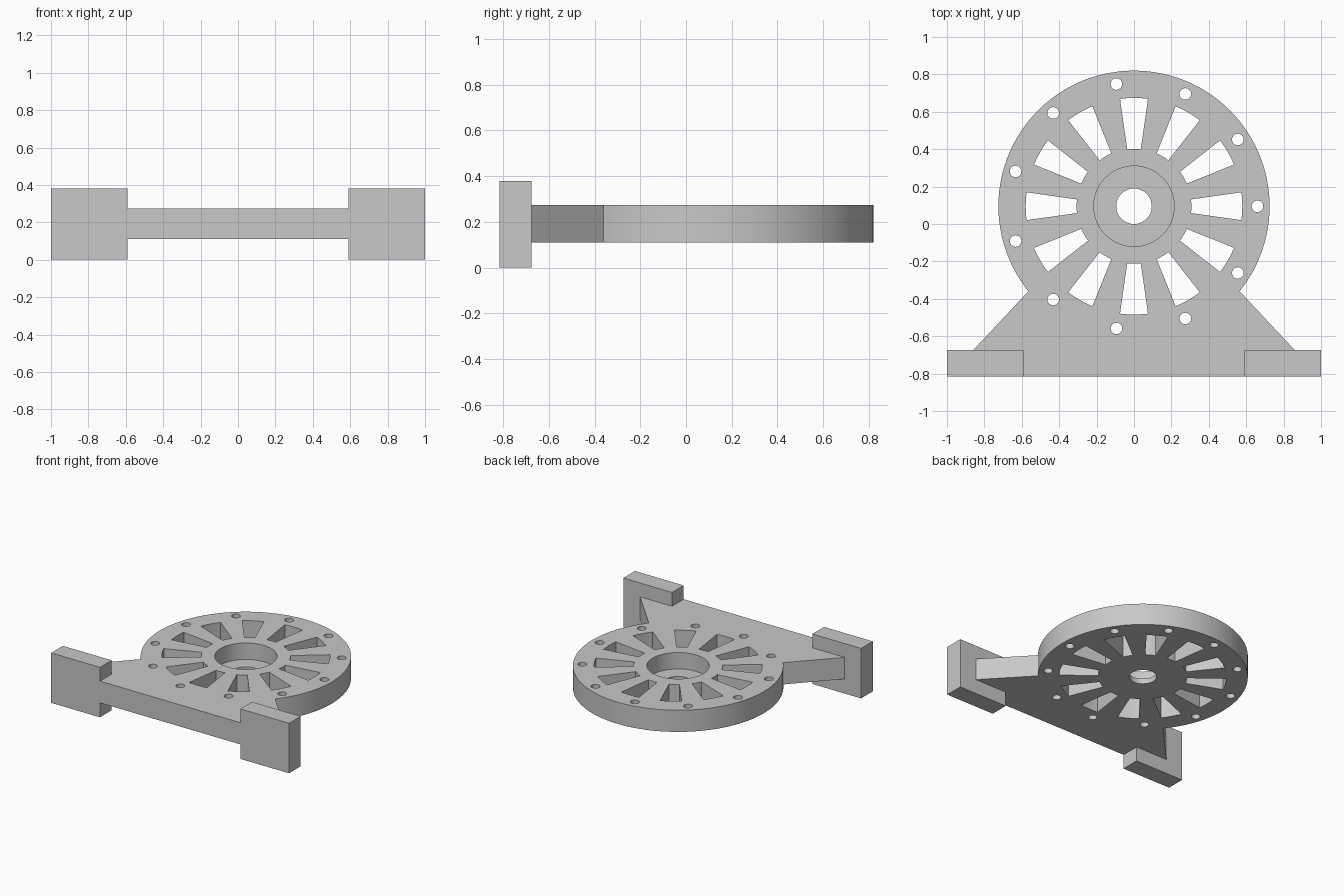
import bpy, bmesh
from math import sin, cos, radians, atan2

cube = bpy.data.objects.get("Cube")
if cube:
    bpy.data.objects.remove(cube, do_unlink=True)

CY = 0.095               # wheel centre in y
R = 0.725                # wheel radius
Z0, Z1 = 0.11, 0.275     # plate bottom and top
FRONT, BACK = -0.815, -0.675   # foot depth range
INNER = 0.59             # inner side of the feet

grey = bpy.data.materials.new("light grey")
grey.use_nodes = True
grey.diffuse_color = (0.58, 0.58, 0.58, 1)
grey.node_tree.nodes["Principled BSDF"].inputs["Base Color"].default_value = (0.58, 0.58, 0.58, 1)


def prism(bm, points, z0, z1):
    """Extrude a counter-clockwise outline from z0 to z1."""
    low = [bm.verts.new((x, y, z0)) for x, y in points]
    high = [bm.verts.new((x, y, z1)) for x, y in points]
    bm.faces.new(low[::-1])
    bm.faces.new(high)
    n = len(points)
    for i in range(n):
        j = (i + 1) % n
        bm.faces.new((low[i], low[j], high[j], high[i]))


def arc(r, a0, a1, n, cx=0.0, cy=CY):
    """Points on an arc, angles in radians, both ends included."""
    return [(cx + r * cos(a0 + (a1 - a0) * i / n),
             cy + r * sin(a0 + (a1 - a0) * i / n)) for i in range(n + 1)]


def circle(r, n, cx=0.0, cy=CY):
    return arc(r, 0, radians(360), n, cx, cy)[:-1]


def make(name, bm):
    mesh = bpy.data.meshes.new(name)
    bm.to_mesh(mesh)
    bm.free()
    mesh.materials.append(grey)
    obj = bpy.data.objects.new(name, mesh)
    bpy.context.collection.objects.link(obj)
    return obj


def cut(target, bm):
    """Subtract the cutter mesh from the target, then discard the cutter."""
    cutter = make("cutter", bm)
    cutter.hide_render = True
    mod = target.modifiers.new("cut", "BOOLEAN")
    mod.operation = "DIFFERENCE"
    mod.solver = "EXACT"
    mod.object = cutter
    bpy.context.view_layer.objects.active = target
    bpy.ops.object.modifier_apply(modifier=mod.name)
    bpy.data.objects.remove(cutter, do_unlink=True)


# Wheel and its flared base as one outline
join = atan2(-0.455, 0.565)
outline = [(-0.86, BACK), (-INNER, BACK), (-INNER, FRONT),
           (INNER, FRONT), (INNER, BACK), (0.86, BACK)]
outline += arc(R, join, radians(180) - join, 96)
bm = bmesh.new()
prism(bm, outline, Z0, Z1)
plate = make("wheel_plate", bm)

# Twelve tapered slots and eleven bolt holes
bm = bmesh.new()
for i in range(12):
    a = radians(30 * i)
    slot = arc(0.579, a - radians(7.4), a + radians(7.4), 6)
    slot += arc(0.307, a + radians(6.8), a - radians(6.8), 4)
    prism(bm, slot, 0, 0.4)
for i in range(11):
    a = radians(360 * i / 11)
    prism(bm, circle(0.031, 24, 0.66 * cos(a), CY + 0.66 * sin(a)), 0, 0.4)
cut(plate, bm)

# Bearing seat open at the top, shaft hole through its floor
for radius, bottom in ((0.215, 0.15), (0.095, 0)):
    bm = bmesh.new()
    prism(bm, circle(radius, 64), bottom, 0.4)
    cut(plate, bm)

# Mounting feet
for name, x0, x1 in (("left_foot", INNER, 1), ("right_foot", -1, -INNER)):
    bm = bmesh.new()
    prism(bm, [(x0, FRONT), (x1, FRONT), (x1, BACK), (x0, BACK)], 0, 0.38)
    make(name, bm)

# Smooth round walls, sharp edges kept
bpy.ops.object.select_all(action="DESELECT")
plate.select_set(True)
bpy.context.view_layer.objects.active = plate
bpy.ops.object.shade_smooth_by_angle(angle=radians(25))
